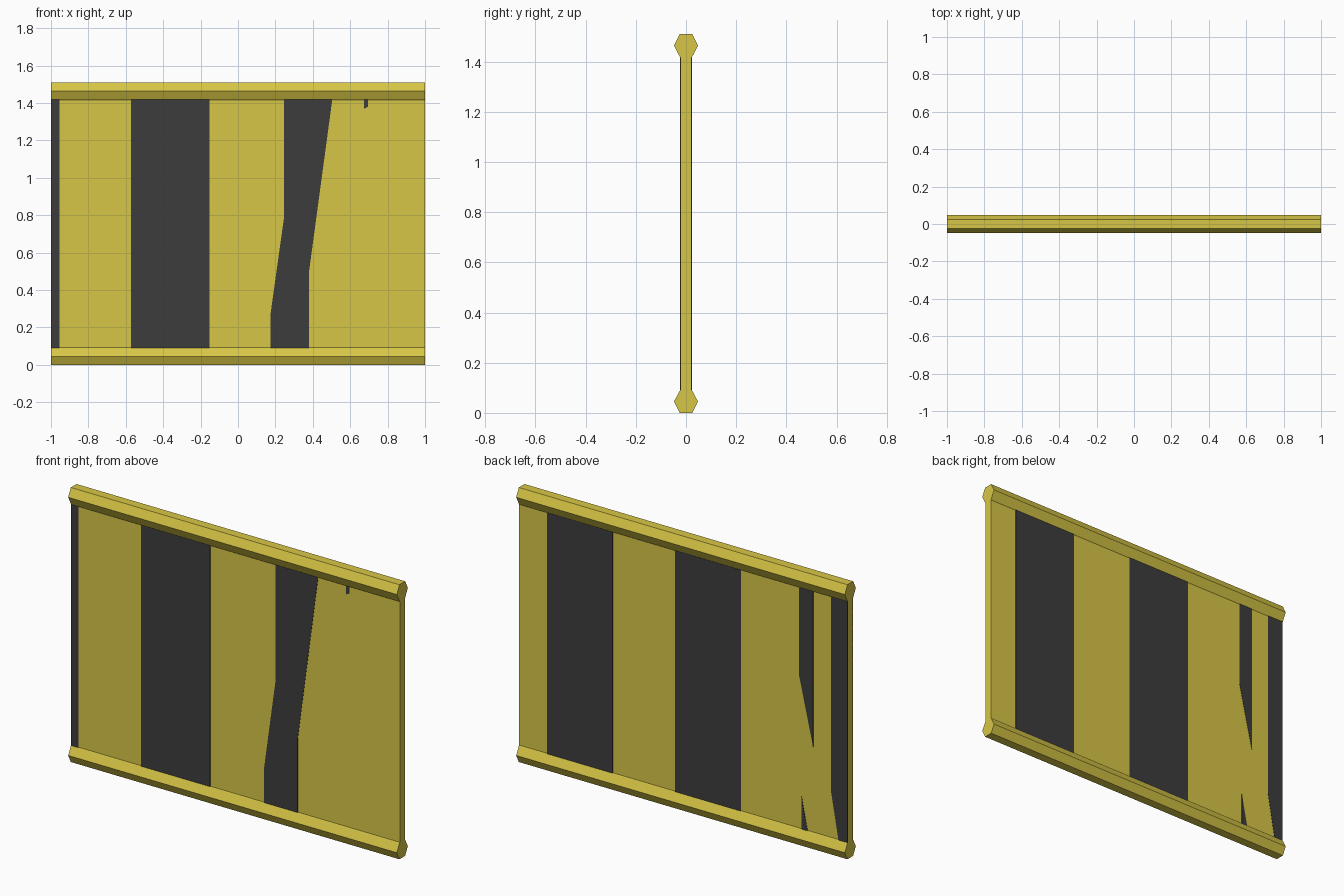
import bpy, bmesh

if "Cube" in bpy.data.objects:
    bpy.data.objects.remove(bpy.data.objects["Cube"])

T = 0.022            # half thickness of the panel
Z0, Z1 = 0.085, 1.425  # visible panel between the rails


def material(name, rgb):
    m = bpy.data.materials.new(name)
    m.diffuse_color = (*rgb, 1.0)
    m.use_nodes = True
    m.node_tree.nodes["Principled BSDF"].inputs["Base Color"].default_value = m.diffuse_color
    return m


yellow = material("yellow", (0.68, 0.565, 0.061))
dark = material("dark_grey", (0.046, 0.046, 0.046))


def prism(name, points, offset, mat):
    """Extrude a closed outline of 3D points along an offset vector."""
    bm = bmesh.new()
    face = bm.faces.new([bm.verts.new(p) for p in points])
    ext = bmesh.ops.extrude_face_region(bm, geom=[face])
    moved = [g for g in ext["geom"] if isinstance(g, bmesh.types.BMVert)]
    bmesh.ops.translate(bm, verts=moved, vec=offset)
    bmesh.ops.recalc_face_normals(bm, faces=bm.faces)
    me = bpy.data.meshes.new(name)
    bm.to_mesh(me)
    bm.free()
    me.materials.append(mat)
    ob = bpy.data.objects.new(name, me)
    bpy.context.collection.objects.link(ob)
    return ob


# Board with hexagonal rails along top and bottom, as one side profile
half = [(0.025, 0), (0.048, 0.045), (0.025, 0.088), (T, 0.092),
        (T, 1.416), (0.025, 1.42), (0.048, 1.465), (0.025, 1.51)]
profile = half + [(-y, z) for y, z in reversed(half)]
prism("barrier_board", [(-1, y, z) for y, z in profile], (2, 0, 0), yellow)


def band(x0, x1):
    return [(x0, Z0), (x1, Z0), (x1, Z1), (x0, Z1)]


# Dark painted areas as thin plates on each side
front = [
    band(-1, -0.955),
    band(-0.573, -0.153),
    [(0.175, Z0), (0.38, Z0), (0.38, 0.5), (0.505, Z1),
     (0.245, Z1), (0.245, 0.78), (0.175, 0.28)],
    [(0.675, 1.37), (0.695, 1.38), (0.695, Z1), (0.675, Z1)],
]
back = [
    band(0.43, 0.83),
    band(-0.35, 0.05),
    [(-0.705, Z1), (-0.79, Z1), (-0.79, 0.56), (-0.705, 0.93)],
    [(-0.72, 0.27), (-0.72, Z0), (-0.757, Z0)],
    [(-0.90, Z1), (-1, Z1), (-1, Z0), (-0.945, Z0), (-0.90, 0.34)],
]
for side, shapes, s in (("front", front, -1), ("back", back, 1)):
    for i, shape in enumerate(shapes):
        prism(f"{side}_stripe_{i + 1}",
              [(x, s * (T - 0.002), z) for x, z in shape],
              (0, s * 0.0035, 0), dark)
